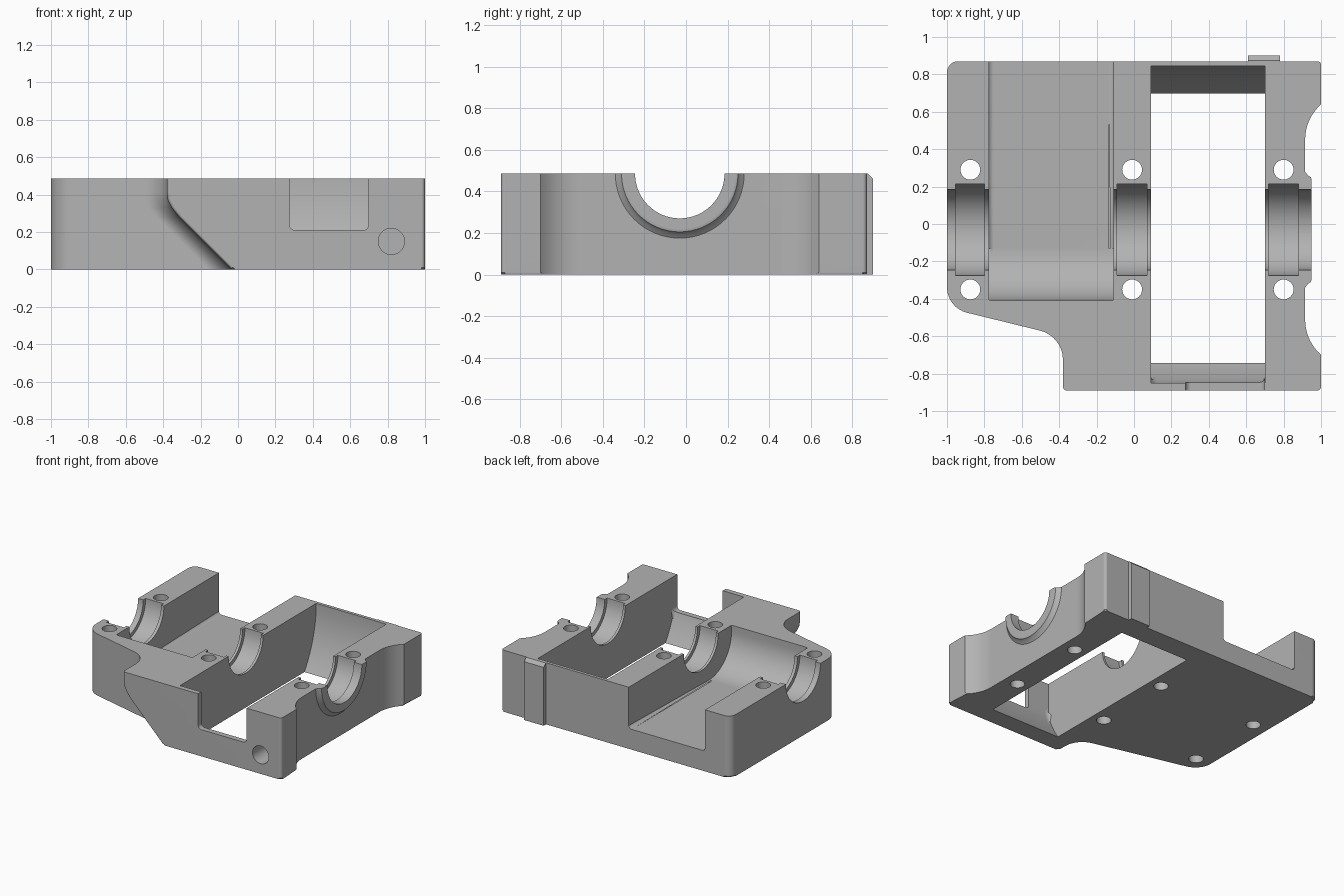
import bpy, bmesh, math
from mathutils import Vector

if "Cube" in bpy.data.objects:
    bpy.data.objects.remove(bpy.data.objects["Cube"], do_unlink=True)

TOP = 0.485      # height of the split face
AXIS_Y = -0.03   # shaft axis, lying in the split face

metal = bpy.data.materials.new("cast_grey")
metal.use_nodes = True
GREY = (0.45, 0.45, 0.45, 1)
metal.diffuse_color = GREY
metal.node_tree.nodes["Principled BSDF"].inputs["Base Color"].default_value = GREY


def rounded(corners, seg=8):
    """Outline from (x, y, radius) corners, each rounded by an arc."""
    out = []
    for i, (x, y, r) in enumerate(corners):
        p = Vector((x, y))
        if r == 0:
            out.append(p)
            continue
        a = (Vector(corners[i - 1][:2]) - p).normalized()
        b = (Vector(corners[(i + 1) % len(corners)][:2]) - p).normalized()
        half = a.angle(b) / 2
        c = p + (a + b).normalized() * r / math.sin(half)
        start = p + a * r / math.tan(half) - c
        end = p + b * r / math.tan(half) - c
        sweep = start.angle_signed(end)
        for k in range(seg + 1):
            t = -sweep * k / seg
            out.append(c + Vector((start.x * math.cos(t) - start.y * math.sin(t),
                                   start.x * math.sin(t) + start.y * math.cos(t))))
    return out


def loft(name, rings, bevel_ring=None, bevel=0.0, seg=1):
    """Closed solid through matching rings; the listed rings may be bevelled."""
    bm = bmesh.new()
    vs = [[bm.verts.new(p) for p in ring] for ring in rings]
    n = len(vs[0])
    for lo, hi in zip(vs, vs[1:]):
        for i in range(n):
            j = (i + 1) % n
            bm.faces.new((lo[i], lo[j], hi[j], hi[i]))
    bm.faces.new(vs[0][::-1])
    bm.faces.new(vs[-1])
    if bevel:
        edges = [bm.edges.get((vs[k][i], vs[k][(i + 1) % n]))
                 for k in bevel_ring for i in range(n)]
        bmesh.ops.bevel(bm, geom=edges, offset=bevel, segments=seg,
                        profile=0.5, affect='EDGES', clamp_overlap=True)
    bmesh.ops.recalc_face_normals(bm, faces=bm.faces)
    me = bpy.data.meshes.new(name)
    bm.to_mesh(me)
    bm.free()
    ob = bpy.data.objects.new(name, me)
    bpy.context.collection.objects.link(ob)
    return ob


def prism(name, profile, axis, a, b, bevel=0.0):
    """Extrude a 2D profile along x, y or z from a to b."""
    place = {'x': lambda p, t: (t, p[0], p[1]),
             'y': lambda p, t: (p[0], t, p[1]),
             'z': lambda p, t: (p[0], p[1], t)}[axis]
    return loft(name, [[place(p, t) for p in profile] for t in (a, b)],
                (0, 1), bevel, 4)


def circle(u, v, r, n=48):
    return [(u + r * math.cos(2 * math.pi * i / n), v + r * math.sin(2 * math.pi * i / n))
            for i in range(n)]


def combine(body, tool, operation='DIFFERENCE'):
    tool.hide_render = True
    mod = body.modifiers.new("combine", 'BOOLEAN')
    mod.operation, mod.solver, mod.object = operation, 'EXACT', tool
    bpy.context.view_layer.update()
    graph = bpy.context.evaluated_depsgraph_get()
    mesh = bpy.data.meshes.new_from_object(body.evaluated_get(graph))
    body.modifiers.clear()
    body.data = mesh
    bpy.data.objects.remove(tool, do_unlink=True)


# Body outline; the front step's side wall moves with height
def outline(wall):
    return rounded([
        (-1, 0.87, 0.06), (-1, -0.448, 0.14),
        (wall, -0.6 - 0.245 * (wall + 0.38), 0.16), (wall, -0.89, 0.02),
        (1, -0.89, 0.02), (1, -0.70, 0), (0.915, -0.615, 0.25),
        (0.915, 0.555, 0.25), (1, 0.64, 0), (1, 0.87, 0.02)])


levels = [(0, -0.035), (0.28, -0.315), (0.33, -0.355), (0.37, -0.375), (0.41, -0.38), (TOP, -0.38)]
body = loft("bearing_block",
            [[(p.x, p.y, z) for p in outline(wall)] for z, wall in levels],
            (0,), 0.01)

# Raised collar around the outer shaft bore
collar = loft("shaft_collar", [[(x, y, z) for y, z in circle(AXIS_Y, TOP, r, 64)]
              for x, r in ((0.89, 0.31), (0.915, 0.31), (0.93, 0.29), (0.945, 0.28), (0.95, 0.265))])
combine(body, collar, 'UNION')

# Pad on the back face with a chamfered top edge
pad = prism("back_pad", [(0.8, 0), (0.9, 0), (0.9, 0.46), (0.875, TOP), (0.8, TOP)], 'x', 0.61, 0.78)
combine(body, pad, 'UNION')

# Trim everything above the split face
combine(body, prism("top_trim", [(-2, -2), (2, -2), (2, 2), (-2, 2)], 'z', TOP, 1))

# Open trough with a rounded front end
trough = rounded([(1, 0.7, 0), (-0.41, 0.7, 0), (-0.41, 0.16, 0.28), (1, 0.16, 0)], 16)
combine(body, prism("trough_cut", trough, 'x', -0.775, -0.11, 0.025))

# Swing window: curved ends about the shaft, flat upper front wall
R = 0.875
low, high = -0.1, 0.6


def swing(z, radius):
    return math.sqrt(radius ** 2 - (z - TOP) ** 2)


steps = 16
heights = [low + (high - low) * i / steps for i in range(steps + 1)]
back = [(AXIS_Y + swing(z, R), z) for z in heights]
front = [(max(-0.85, AXIS_Y - swing(z, R - 0.012)), z) for z in reversed(heights)]
combine(body, prism("window_cut", back + front, 'x', 0.09, 0.70, 0.03))

# Notch through the front wall
notch = rounded([(0.275, 0.7, 0), (0.275, 0.21, 0.03), (0.699, 0.21, 0.03), (0.699, 0.7, 0)])
combine(body, prism("notch_cut", notch, 'y', -1, -0.8))

# Shaft bore, and a wider shell seat in each wall
combine(body, prism("bore_cut", circle(AXIS_Y, TOP, 0.215, 64), 'x', -1.2, 1.2))
for a, b in ((-0.955, -0.80), (-0.09, 0.07), (0.72, 0.88)):
    combine(body, prism("seat_cut", circle(AXIS_Y, TOP, 0.245, 64), 'x', a, b))

# Bolt holes beside each seat
for x in (-0.875, -0.01, 0.80):
    for side in (-1, 1):
        combine(body, prism("bolt_cut", circle(x, AXIS_Y + side * 0.32, 0.053, 32), 'z', -1, 1))

# Blind hole in the front face
combine(body, prism("front_hole_cut", circle(0.82, 0.15, 0.07, 40), 'y', -1, -0.6))

# Finish
body.data.materials.clear()
body.data.materials.append(metal)
for poly in body.data.polygons:
    poly.material_index = 0
bpy.ops.object.select_all(action='DESELECT')
body.select_set(True)
bpy.context.view_layer.objects.active = body
bpy.ops.object.shade_smooth_by_angle(angle=math.radians(30))
weighted = body.modifiers.new("flat_shading", 'WEIGHTED_NORMAL')
weighted.keep_sharp = True
